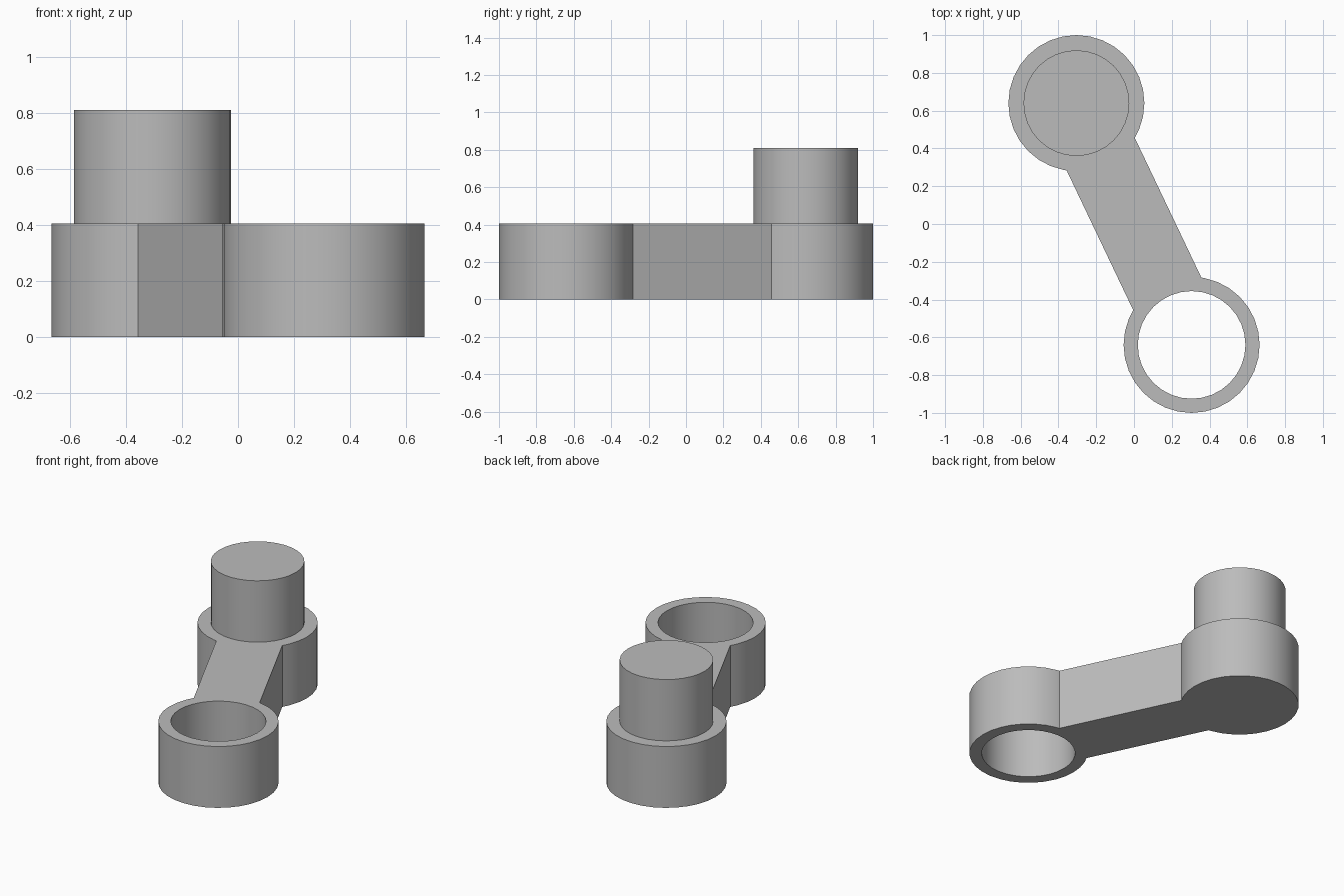
import bpy, bmesh, math
from mathutils import Vector

cube = bpy.data.objects.get("Cube")
if cube:
    bpy.data.objects.remove(cube, do_unlink=True)

SIDES = 32
END_R, BORE_R, PIN_R = 0.36, 0.285, 0.28
HALF_WIDTH, THICK = 0.2, 0.405
ring = Vector((0.305, -0.64))
boss = -ring

grey = bpy.data.materials.new("grey")
grey.use_nodes = True
grey.diffuse_color = (0.5, 0.5, 0.5, 1)
grey.node_tree.nodes["Principled BSDF"].inputs["Base Color"].default_value = grey.diffuse_color


def polar(centre, radius, angle):
    return centre + radius * Vector((math.cos(angle), math.sin(angle)))


def circle(centre, radius):
    return [polar(centre, radius, math.tau * i / SIDES) for i in range(SIDES)]


def end_arc(centre, other):
    """Round end, open where the bar towards the other end joins it."""
    d = other - centre
    toward = math.atan2(d.y, d.x)
    gap = math.asin(HALF_WIDTH / END_R)
    start, stop = toward + gap, toward + math.tau - gap
    step = math.tau / SIDES
    inner = [k * step for k in range(-2 * SIDES, 2 * SIDES)
             if start + 0.01 < k * step < stop - 0.01]
    return [polar(centre, END_R, a) for a in [start] + inner + [stop]]


def extruded(name, loops, bottom, top):
    """Fill closed outlines (later loops are holes) and extrude them upwards."""
    bm = bmesh.new()
    edges = []
    for loop in loops:
        verts = [bm.verts.new((p.x, p.y, bottom)) for p in loop]
        edges += [bm.edges.new((v, verts[i - 1])) for i, v in enumerate(verts)]
    bmesh.ops.triangle_fill(bm, edges=edges, use_beauty=True)
    result = bmesh.ops.extrude_face_region(bm, geom=bm.faces[:], use_keep_orig=True)
    moved = [g for g in result["geom"] if isinstance(g, bmesh.types.BMVert)]
    bmesh.ops.translate(bm, verts=moved, vec=(0, 0, top - bottom))
    bmesh.ops.recalc_face_normals(bm, faces=bm.faces[:])
    mesh = bpy.data.meshes.new(name)
    bm.to_mesh(mesh)
    bm.free()
    mesh.materials.append(grey)
    obj = bpy.data.objects.new(name, mesh)
    bpy.context.collection.objects.link(obj)
    bpy.ops.object.select_all(action="DESELECT")
    obj.select_set(True)
    bpy.context.view_layer.objects.active = obj
    bpy.ops.object.shade_smooth_by_angle(angle=math.radians(30))


# Link arm: two round ends joined by a straight bar, with a through bore
outline = end_arc(ring, boss) + end_arc(boss, ring)
extruded("link_arm", [outline, circle(ring, BORE_R)], 0, THICK)

# Pin standing on the solid end
extruded("pin", [circle(boss, PIN_R)], THICK, 2 * THICK)
